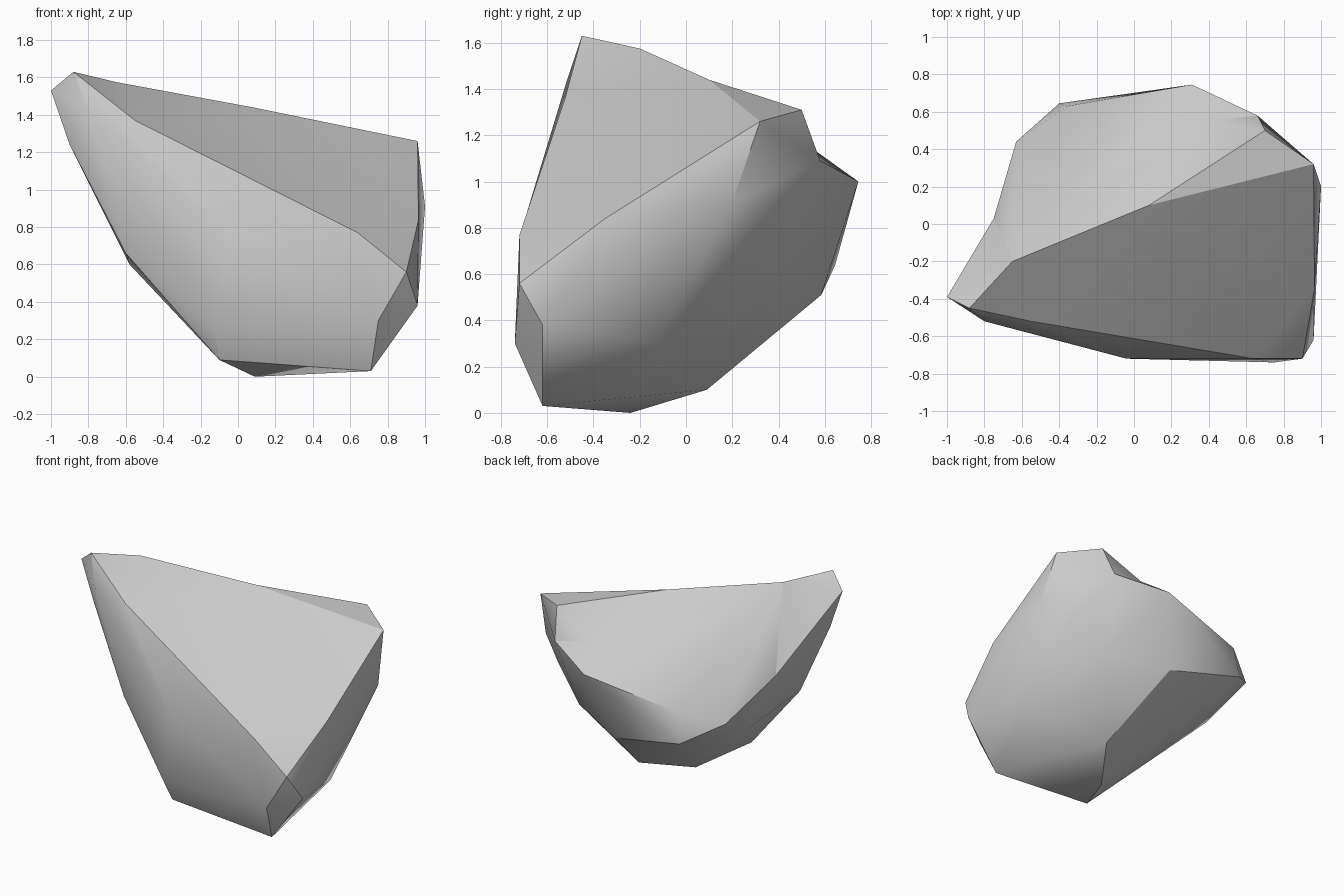
import bpy, bmesh, math
from mathutils import Vector

if "Cube" in bpy.data.objects:
    bpy.data.objects.remove(bpy.data.objects["Cube"])

# Corners of the boulder, grouped by region
peak, tip, top_end = (-.88, -.45, 1.63), (-1, -.39, 1.53), (.70, .50, 1.31)
ridge_a, ridge_b = (-.65, -.20, 1.575), (.08, .10, 1.44)
notch, flank = (.40, .55, 1.14), (-.75, .03, 1.0)
rear, rear_left, left = (.31, .745, 1.0), (-.36, .63, .86), (-.63, .44, .77)
front = [(-.80, -.52, 1.42), (.64, -.72, .77), (.90, -.72, .56), (.75, -.74, .30),
         (-.04, -.72, .76), (-.12, -.69, .24), (-.60, -.47, .66)]
right = [(.96, .32, 1.26), (1, .20, .91), (.965, -.35, .84), (.96, -.62, .38),
         (.845, -.13, .30), (.82, .32, .80), (.59, .40, .575)]
base = [(.71, -.62, .03), (.09, -.24, 0), (-.10, -.62, .09), (.32, .09, .10)]
back = [(.66, .58, 1.09), (-.40, .645, .64), (.17, .585, .51),
        (-.58, .08, .60), (-.90, -.39, 1.24)]

# Shallow hollows: (corner, outward push used while the skin is wrapped)
slab = Vector((.315, -.48, .82))                      # outward from the big sloping face
hollows = [(notch, (0, .15, .10)), (flank, (-.15, .05, .25)),
           ((-.55, -.52, 1.37), slab * .09),
           (ridge_a, slab * .13), (ridge_b, slab * .13)]

# Wrap a skin round the corners, then press the hollows back in
bm = bmesh.new()
corner = {}
for p in front + right + base + back + [peak, tip, top_end, rear, rear_left, left]:
    corner[p] = bm.verts.new(p)
for p, push in hollows:
    corner[p] = bm.verts.new(Vector(p) + Vector(push))
bmesh.ops.convex_hull(bm, input=bm.verts[:])
for p, _ in hollows:
    corner[p].co = p

# Relay the sloping back slab as a fan from the ridge
slab_corners = {corner[p] for p in (tip, flank, left, rear_left, rear, notch,
                                    top_end, ridge_a, ridge_b)}
old = [f for f in bm.faces if slab_corners.issuperset(f.verts)]
bmesh.ops.delete(bm, geom=old, context='FACES_ONLY')
rim = [tip, flank, left, rear_left, rear, notch, ridge_b]
for p, q in zip(rim, rim[1:]):
    bm.faces.new([corner[ridge_a], corner[q], corner[p]])
bm.faces.new([corner[ridge_b], corner[top_end], corner[notch]])
bmesh.ops.delete(bm, geom=[e for e in bm.edges if not e.link_faces], context='EDGES')
bmesh.ops.delete(bm, geom=[v for v in bm.verts if not v.link_faces], context='VERTS')
bmesh.ops.recalc_face_normals(bm, faces=bm.faces[:])

mesh = bpy.data.meshes.new("boulder")
bm.to_mesh(mesh)
bm.free()
boulder = bpy.data.objects.new("boulder", mesh)
bpy.context.collection.objects.link(boulder)

# Plain grey stone
stone = bpy.data.materials.new("grey_stone")
stone.diffuse_color = (.6, .6, .6, 1)
stone.use_nodes = True
stone.node_tree.nodes["Principled BSDF"].inputs["Base Color"].default_value = stone.diffuse_color
mesh.materials.append(stone)

# Soft facets with sharp creases
bpy.context.view_layer.objects.active = boulder
boulder.select_set(True)
bpy.ops.object.shade_smooth_by_angle(angle=math.radians(30))
